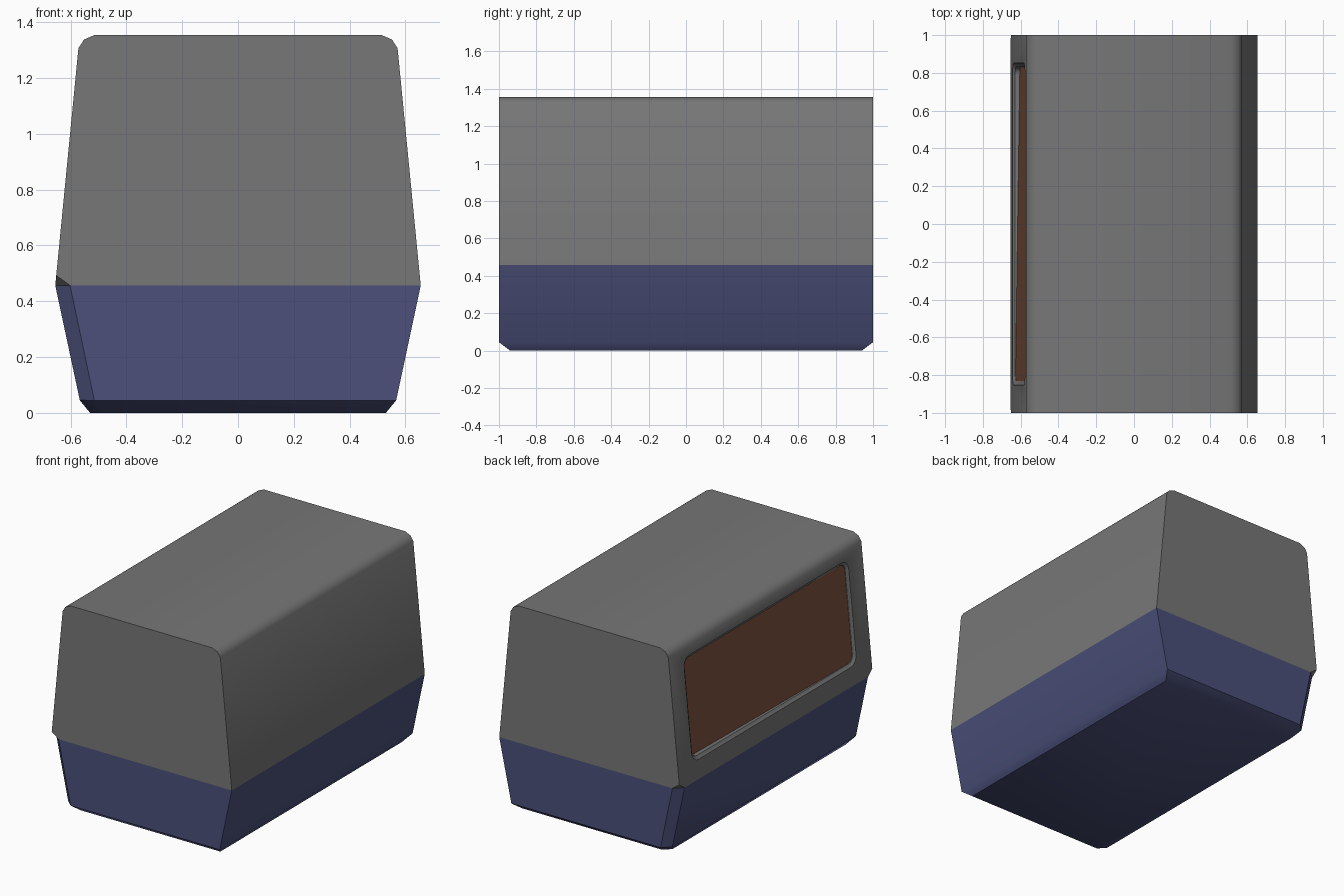
import bpy, bmesh, math
from mathutils import Vector

if "Cube" in bpy.data.objects:
    bpy.data.objects.remove(bpy.data.objects["Cube"])

SEAM = 0.457
INSIDE = Vector((0, 0, 0.47))
GREY = (0.184, 0.184, 0.184)
BLUE = (0.0715, 0.0804, 0.195)
BROWN = (0.212, 0.087, 0.05)


def finish(name, bm, colour=None):
    bmesh.ops.recalc_face_normals(bm, faces=bm.faces)
    me = bpy.data.meshes.new(name)
    bm.to_mesh(me)
    bm.free()
    ob = bpy.data.objects.new(name, me)
    bpy.context.collection.objects.link(ob)
    if colour:
        mat = bpy.data.materials.new(name + "_colour")
        mat.diffuse_color = (*colour, 1)
        mat.use_nodes = True
        mat.node_tree.nodes["Principled BSDF"].inputs["Base Color"].default_value = mat.diffuse_color
        me.materials.append(mat)
    return ob


def smooth(ob):
    bpy.ops.object.select_all(action="DESELECT")
    ob.select_set(True)
    bpy.context.view_layer.objects.active = ob
    bpy.ops.object.shade_smooth_by_angle(angle=math.radians(40))


def extrude_profile(half):
    """Mirror a half profile (x, z) and extrude it along y."""
    pts = half + [(-x, z) for x, z in reversed(half)]
    bm = bmesh.new()
    f = bm.faces.new([bm.verts.new((x, -1, z)) for x, z in pts])
    ext = bmesh.ops.extrude_face_region(bm, geom=[f])["geom"]
    bmesh.ops.translate(bm, vec=(0, 2, 0),
                        verts=[v for v in ext if isinstance(v, bmesh.types.BMVert)])
    # extruding a lone face leaves the start cap in place or drops it: close it
    edges = [e for e in bm.edges if e.is_boundary]
    if edges:
        bmesh.ops.edgeloop_fill(bm, edges=edges)
    bmesh.ops.recalc_face_normals(bm, faces=bm.faces)
    return bm


def slice_off(bm, a, b, c):
    """Cut off the outside of the plane through three points and cap it."""
    a, b, c = Vector(a), Vector(b), Vector(c)
    n = (b - a).cross(c - a).normalized()
    if n.dot(INSIDE - a) > 0:
        n = -n
    bmesh.ops.bisect_plane(bm, geom=bm.verts[:] + bm.edges[:] + bm.faces[:],
                           dist=1e-5, plane_co=a, plane_no=n, clear_outer=True)
    bmesh.ops.edgeloop_fill(bm, edges=[e for e in bm.edges if e.is_boundary])
    bmesh.ops.recalc_face_normals(bm, faces=bm.faces)


def wall_x(z):
    return -0.655 + (z - SEAM) * 0.083 / 0.85


def rounded_ring(bm, hy, z0, z1, r, depth, tilt=0.0):
    """Rounded rectangle lying parallel to the sloping left wall."""
    verts = []
    for k, (sy, cz) in enumerate([(1, z1 - r), (-1, z1 - r), (-1, z0 + r), (1, z0 + r)]):
        for i in range(5):
            t = math.pi / 2 * (k + i / 4)
            y = sy * (hy - r) + r * math.cos(t)
            z = cz + r * math.sin(t)
            verts.append(bm.verts.new((wall_x(z) + depth + tilt * y, y, z)))
    return verts


# lower tray with bevelled foot and chamfered left corners
bm = extrude_profile([(0.53, 0), (0.567, 0.045), (0.655, SEAM)])
for s in (-1, 1):
    slice_off(bm, (0, s, 0.045), (1, s, 0.045), (0, s * 0.94, 0))
    slice_off(bm, (-0.602, s, SEAM), (-0.655, s * 0.95, SEAM), (-0.515, s, 0.045))
    slice_off(bm, (-0.515, s, 0.045), (-0.567, s * 0.95, 0.045), (-0.485, s * 0.94, 0))
smooth(finish("lower_tray", bm, BLUE))

# upper shell, with the corner chamfers fading out just above the seam
bm = extrude_profile([(0.655, SEAM), (0.572, 1.307), (0.552, 1.338), (0.513, 1.355)])
for s in (-1, 1):
    slice_off(bm, (-0.602, s, SEAM), (-0.655, s * 0.95, SEAM), (-0.652, s, 0.493))
shell = finish("upper_shell", bm, GREY)

# stepped window recess cut from the left wall
bm = bmesh.new()
rings = [rounded_ring(bm, *p) for p in [
    (0.856, 0.574, 1.251, 0.065, -0.005),
    (0.85, 0.58, 1.245, 0.06, 0.002),
    (0.832, 0.598, 1.227, 0.045, 0.012),
    (0.828, 0.602, 1.223, 0.042, 0.042)]]
for a, b in zip(rings, rings[1:]):
    for i in range(len(a)):
        j = (i + 1) % len(a)
        bm.faces.new((a[i], a[j], b[j], b[i]))
bm.faces.new(rings[0])
bm.faces.new(rings[-1])
cutter = finish("window_cutter", bm, GREY)
cutter.hide_render = True
mod = shell.modifiers.new("recess", "BOOLEAN")
mod.operation = "DIFFERENCE"
mod.solver = "EXACT"
mod.object = cutter
bpy.context.view_layer.objects.active = shell
bpy.ops.object.modifier_apply(modifier=mod.name)
bpy.data.objects.remove(cutter)
smooth(shell)

# slightly skewed window panel inside the recess
bm = bmesh.new()
bm.faces.new(rounded_ring(bm, 0.83, 0.6, 1.225, 0.044, 0.025, 0.014))
finish("window_panel", bm, BROWN)
